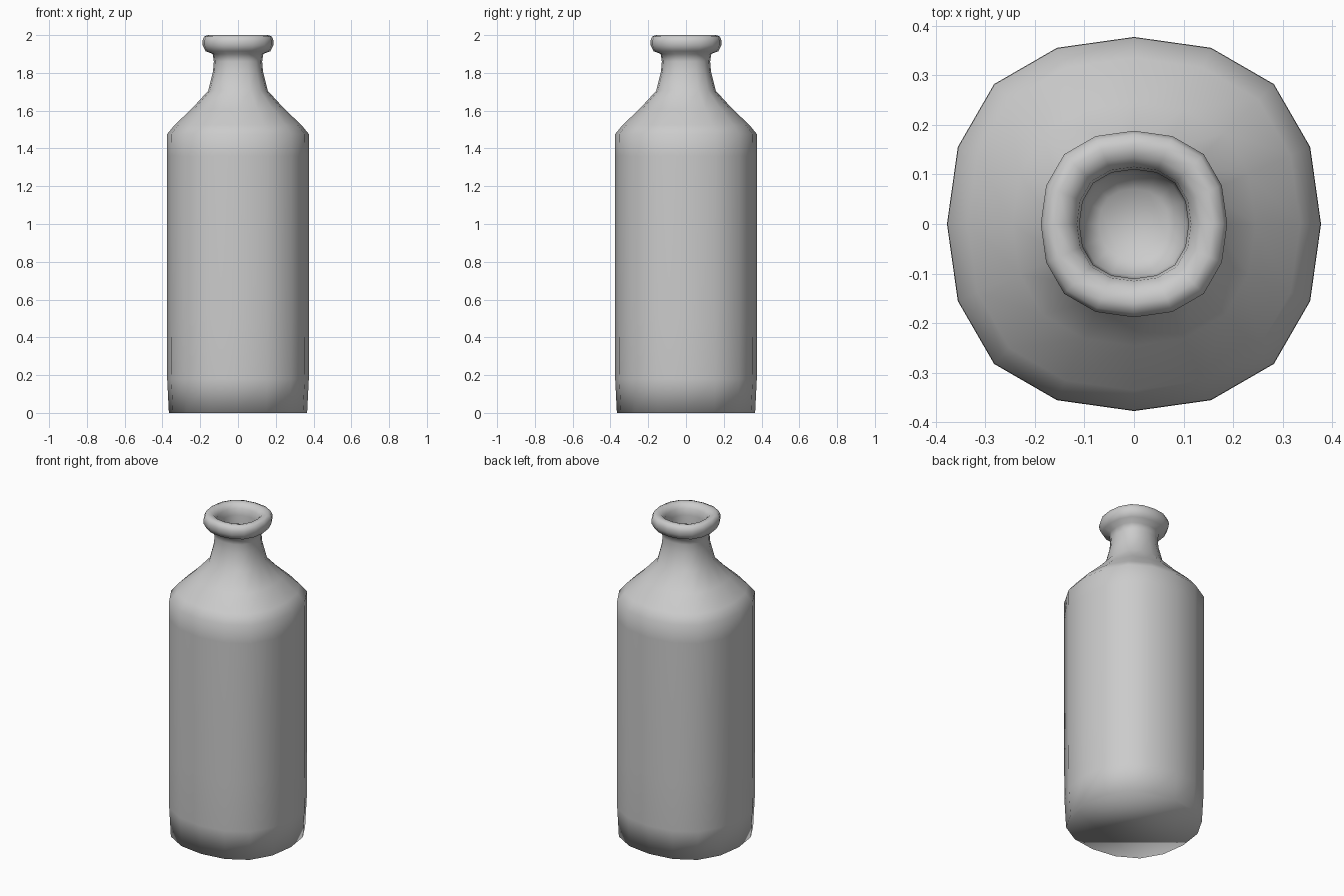
import bpy
import bmesh

if "Cube" in bpy.data.objects:
    bpy.data.objects.remove(bpy.data.objects["Cube"])

# Slightly squared 16-sided cross-section, built by rotating one quarter
quarter = [(1.0, 0.0), (0.942, 0.412), (0.748, 0.748), (0.412, 0.942)]
section = []
for turn in range(4):
    section += quarter
    quarter = [(-y, x) for x, y in quarter]

# Profile (radius, height): body, shoulder, neck, rolled lip, inner mouth
profile = [
    (0.366, 0.0), (0.375, 0.18), (0.377, 0.5), (0.377, 1.36), (0.376, 1.475),
    (0.335, 1.525), (0.245, 1.61), (0.158, 1.705), (0.132, 1.81), (0.128, 1.86),
    (0.134, 1.9), (0.172, 1.915), (0.187, 1.945), (0.188, 1.97), (0.18, 1.992),
    (0.16, 2.0), (0.135, 1.994), (0.115, 1.97), (0.11, 1.93), (0.11, 1.84),
    (0.105, 1.74), (0.07, 1.70),
]

bm = bmesh.new()
rings = [[bm.verts.new((x * r, y * r, z)) for x, y in section] for r, z in profile]
n = len(section)
for low, high in zip(rings, rings[1:]):
    for i in range(n):
        j = (i + 1) % n
        bm.faces.new((low[i], low[j], high[j], high[i]))

# Base and floor of the mouth
bm.faces.new(rings[0][::-1])
bm.faces.new(rings[-1])
bmesh.ops.recalc_face_normals(bm, faces=bm.faces)
for face in bm.faces:
    face.smooth = True

mesh = bpy.data.meshes.new("bottle")
bm.to_mesh(mesh)
bm.free()
bottle = bpy.data.objects.new("bottle", mesh)
bpy.context.collection.objects.link(bottle)
